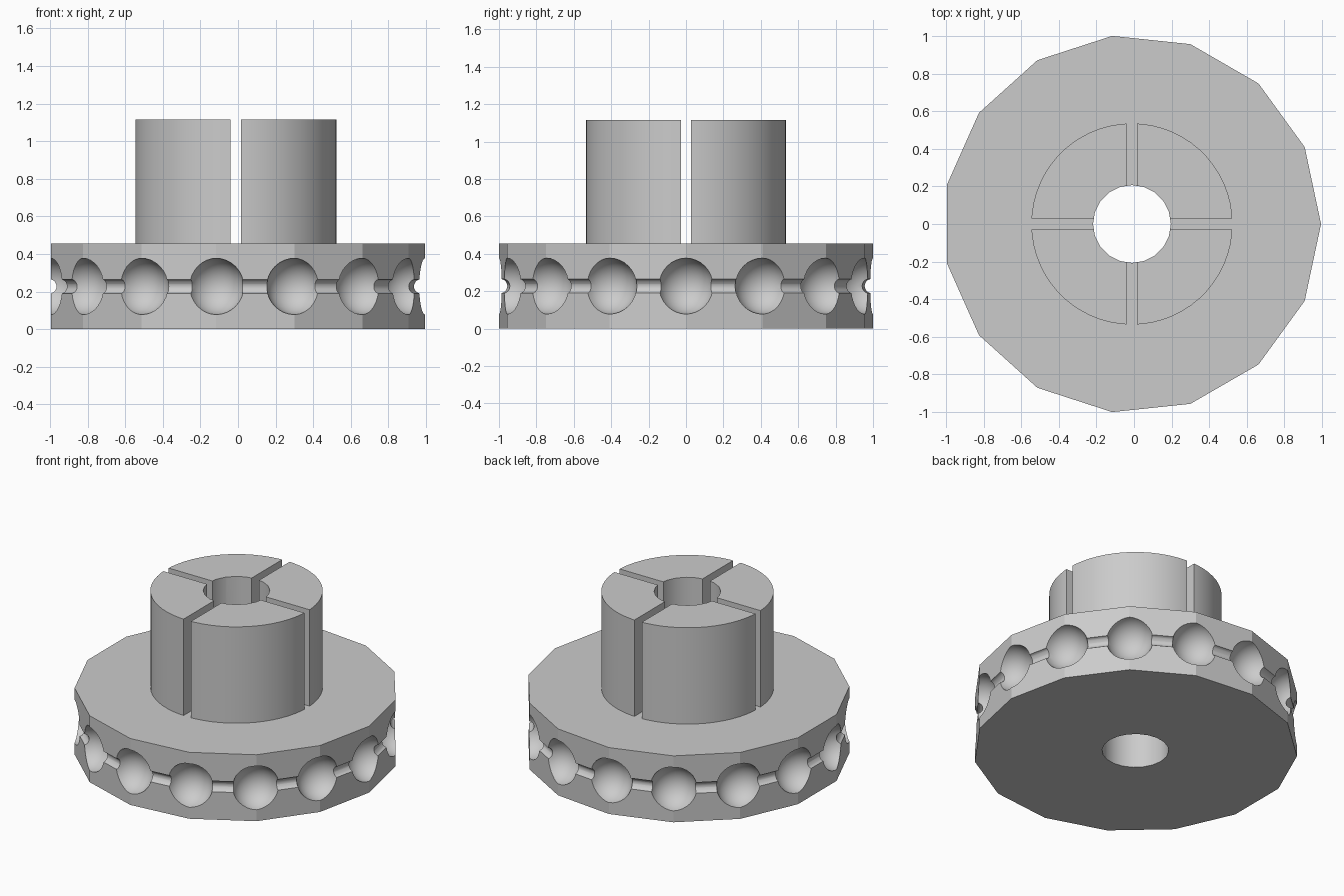
import bpy
import bmesh
import math
from mathutils import Matrix, Vector

if "Cube" in bpy.data.objects:
    bpy.data.objects.remove(bpy.data.objects["Cube"], do_unlink=True)

AXIS_X = -0.011          # the 15-sided rim sits slightly off the box centre
SIDES = 15
DISC_R, DISC_H = 1.0055, 0.455
POST_R, POST_TOP = 0.535, 1.115
BORE_R = 0.207
SLOT_W = 0.056
BEAD_R, CHAIN_R, CORD_R = 0.15, 1.013, 0.038

grey = bpy.data.materials.new("plain grey")
grey.use_nodes = True
colour = (0.6, 0.6, 0.6, 1)
grey.diffuse_color = colour
grey.node_tree.nodes["Principled BSDF"].inputs["Base Color"].default_value = colour


def make_object(name, bm):
    bmesh.ops.recalc_face_normals(bm, faces=bm.faces)
    mesh = bpy.data.meshes.new(name)
    bm.to_mesh(mesh)
    bm.free()
    mesh.materials.append(grey)
    obj = bpy.data.objects.new(name, mesh)
    obj.location.x = AXIS_X
    bpy.context.collection.objects.link(obj)
    return obj


def cylinder(name, radius, bottom, top, sides):
    # The first corner lies on +x
    bm = bmesh.new()
    ring = [bm.verts.new((radius * math.cos(a), radius * math.sin(a), bottom))
            for a in (math.tau * i / sides for i in range(sides))]
    base = bm.faces.new(ring)
    moved = bmesh.ops.extrude_face_region(bm, geom=[base], use_keep_orig=True)["geom"]
    verts = [v for v in moved if isinstance(v, bmesh.types.BMVert)]
    bmesh.ops.translate(bm, verts=verts, vec=(0, 0, top - bottom))
    return make_object(name, bm)


def slot(name, size):
    bm = bmesh.new()
    place = Matrix.Translation((0, 0, (DISC_H + POST_TOP) / 2))
    bmesh.ops.create_cube(bm, size=1, matrix=place @ Matrix.Diagonal(Vector((*size, 1))))
    return make_object(name, bm)


def cut(target, cutters):
    bpy.ops.object.select_all(action="DESELECT")
    bpy.context.view_layer.objects.active = target
    target.select_set(True)
    for cutter in cutters:
        mod = target.modifiers.new("cut", "BOOLEAN")
        mod.operation = "DIFFERENCE"
        mod.solver = "EXACT"
        mod.object = cutter
        bpy.ops.object.modifier_apply(modifier=mod.name)
    bpy.ops.object.shade_smooth_by_angle(angle=math.radians(20))


# Main parts
pulley_disc = cylinder("pulley_disc", DISC_R, 0, DISC_H, SIDES)
split_hub = cylinder("split_hub", POST_R, DISC_H, POST_TOP, 60)

# Bore and hub slots
bore = cylinder("bore_cutter", BORE_R, -0.2, POST_TOP + 0.2, 20)
slots = [slot("slot_x_cutter", (1.5, SLOT_W, 1)),
         slot("slot_y_cutter", (SLOT_W, 1.5, 1))]

# Bead sockets, one at each corner of the rim
bm = bmesh.new()
for i in range(SIDES):
    place = (Matrix.Rotation(math.tau * i / SIDES, 4, "Z")
             @ Matrix.Translation((CHAIN_R, 0, DISC_H / 2)))
    bmesh.ops.create_uvsphere(bm, u_segments=28, v_segments=16, radius=BEAD_R, matrix=place)
beads = make_object("bead_cutter", bm)

# Cord groove running straight from socket to socket
bpy.ops.mesh.primitive_torus_add(major_segments=SIDES, minor_segments=20,
                                 major_radius=CHAIN_R, minor_radius=CORD_R,
                                 location=(AXIS_X, 0, DISC_H / 2))
cord = bpy.context.object
cord.name = "cord_cutter"
cord.data.materials.append(grey)

bpy.context.view_layer.update()
cut(pulley_disc, [bore, cord, beads])
cut(split_hub, [bore] + slots)

# Cutters are no longer needed
for helper in [bore, cord, beads] + slots:
    bpy.data.objects.remove(helper, do_unlink=True)
